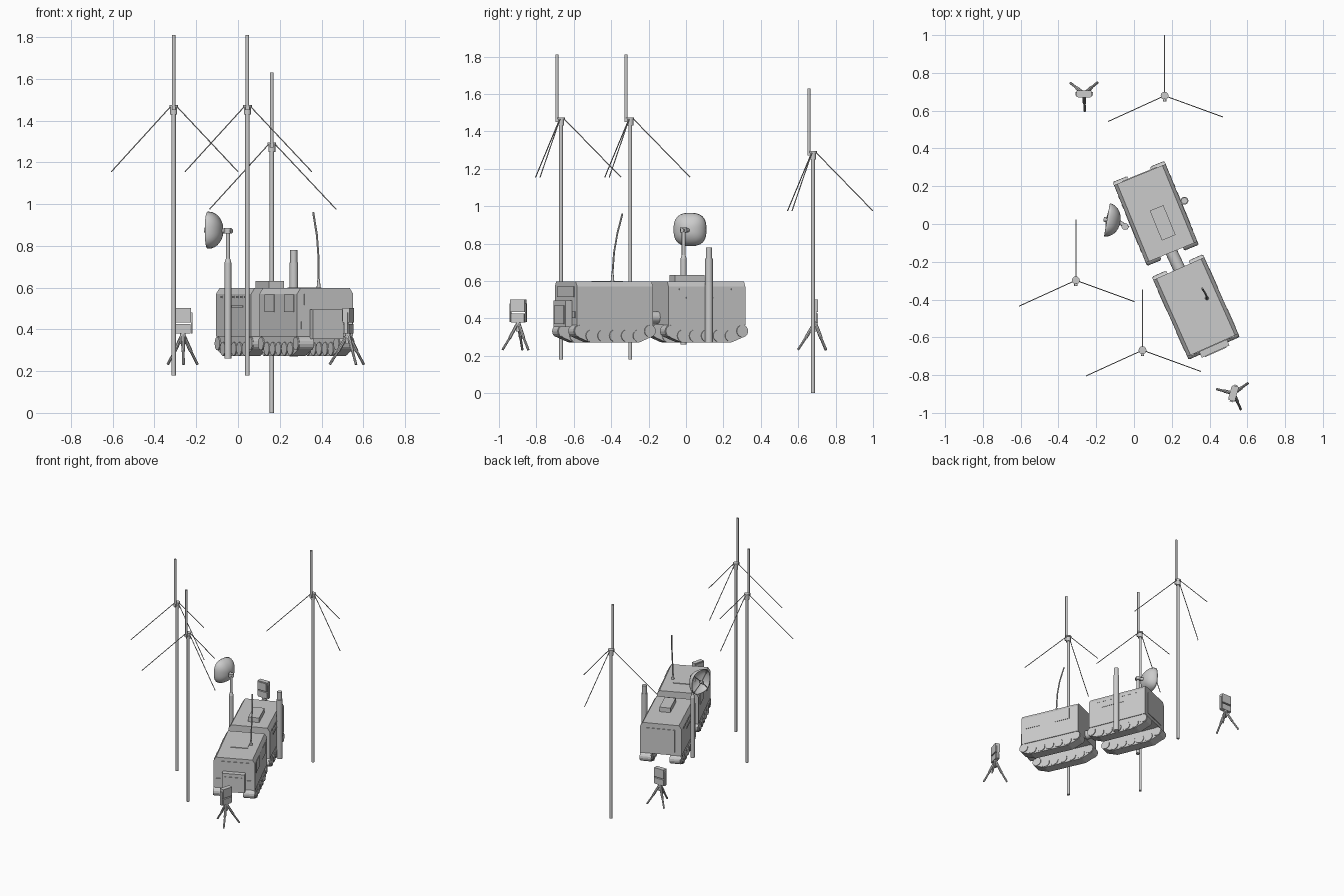
import bpy, bmesh, math
from mathutils import Matrix, Vector

if "Cube" in bpy.data.objects:
    bpy.data.objects.remove(bpy.data.objects["Cube"])

grey = bpy.data.materials.new("equipment grey")
grey.diffuse_color = (0.6, 0.6, 0.6, 1)
grey.use_nodes = True
grey.node_tree.nodes["Principled BSDF"].inputs["Base Color"].default_value = grey.diffuse_color


def finish(name, bm, matrix=Matrix(), smooth=False):
    bmesh.ops.transform(bm, matrix=matrix, verts=bm.verts)
    bmesh.ops.recalc_face_normals(bm, faces=bm.faces)
    mesh = bpy.data.meshes.new(name)
    bm.to_mesh(mesh)
    bm.free()
    mesh.materials.append(grey)
    ob = bpy.data.objects.new(name, mesh)
    bpy.context.collection.objects.link(ob)
    if smooth:
        bpy.context.view_layer.objects.active = ob
        ob.select_set(True)
        bpy.ops.object.shade_smooth_by_angle(angle=math.radians(40))
        ob.select_set(False)
    return ob


def box(name, centre, size, matrix=Matrix()):
    bm = bmesh.new()
    bmesh.ops.create_cube(bm, size=1)
    m = matrix @ Matrix.Translation(centre) @ Matrix.Diagonal((*size, 1))
    return finish(name, bm, m)


def rod(name, a, b, r, matrix=Matrix(), sides=12, r2=None):
    a, b = Vector(a), Vector(b)
    d = b - a
    bm = bmesh.new()
    bmesh.ops.create_cone(bm, cap_ends=True, segments=sides, radius1=r,
                          radius2=r if r2 is None else r2, depth=d.length)
    m = Matrix.Translation((a + b) / 2) @ d.to_track_quat('Z', 'Y').to_matrix().to_4x4()
    return finish(name, bm, matrix @ m, True)


def prism(name, outline, axis, lo, hi, matrix=Matrix()):
    """Extrude a 2D outline along x (outline = y,z) or y (outline = x,z)."""
    bm = bmesh.new()
    place = (lambda p, t: (t, p[0], p[1])) if axis == 'x' else (lambda p, t: (p[0], t, p[1]))
    ends = [[bm.verts.new(place(p, t)) for p in outline] for t in (lo, hi)]
    bm.faces.new(ends[0])
    bm.faces.new(ends[1])
    n = len(outline)
    for i in range(n):
        j = (i + 1) % n
        bm.faces.new((ends[0][i], ends[0][j], ends[1][j], ends[1][i]))
    return finish(name, bm, matrix)


def frame(x, y, degrees, z=0):
    return Matrix.Translation((x, y, z)) @ Matrix.Rotation(math.radians(degrees), 4, 'Z')


W, L = 0.147, 0.222  # cabin half width and half length


def cabin(name, m):
    # body with chamfered roof edges
    prism(name + "_body", [(-W, 0.365), (W, 0.365), (W, 0.57), (W - 0.018, 0.597),
                           (-W + 0.018, 0.597), (-W, 0.57)], 'y', -L, L, m)
    # tracks: belt wrapped around low road wheels and raised end wheels
    wheels = [(-0.205, 0.332)] + [(-0.138 + 0.069 * i, 0.307) for i in range(5)] + [(0.205, 0.332)]
    r = 0.032
    belt = []
    for cy, cz, a0, a1 in ((0.205, 0.332, 90, -50), (0.14, 0.307, -60, -90),
                           (-0.14, 0.307, -90, -120), (-0.205, 0.332, 230, 90)):
        for k in range(7):
            a = math.radians(a0 + (a1 - a0) * k / 6)
            belt.append((cy + 0.035 * math.cos(a), cz + 0.035 * math.sin(a)))
    for s, side in ((-1, "left"), (1, "right")):
        prism(f"{name}_{side}_track", belt, 'x', s * 0.106 - 0.036, s * 0.106 + 0.036, m)
        for i, (y, z) in enumerate(wheels):
            rod(f"{name}_{side}_wheel_{i}", (s * 0.065, y, z), (s * 0.148, y, z), r, m, 16)


front = frame(0.327, -0.439, 24)
rear = frame(0.115, 0.056, 22.3)
cabin("front_cabin", front)
cabin("rear_cabin", rear)

# front cabin details: windscreen, radiator box, side windows, roof hatch
box("windscreen", (0, -L, 0.543), (0.22, 0.008, 0.055), front)
box("radiator_box", (0, -L - 0.012, 0.425), (0.16, 0.05, 0.14), front)
box("radiator_grille", (0, -L - 0.038, 0.42), (0.125, 0.006, 0.10), front)
for s in (-1, 1):
    for y in (-0.13, 0.10):
        box("side_window", (s * W, y, 0.525), (0.006, 0.11, 0.085), front)
    box("headlight", (s * 0.11, -L, 0.42), (0.035, 0.012, 0.035), front)
box("front_roof_hatch", (0, 0.02, 0.598), (0.12, 0.13, 0.006), front)

# rear cabin details: roof box, back door, vent slits
box("roof_box", (0.015, -0.06, 0.613), (0.078, 0.17, 0.038), rear)
box("back_door", (0, L, 0.475), (0.2, 0.008, 0.17), rear)
for s in (-1, 1):
    box("side_slit", (s * W, -0.03, 0.51), (0.006, 0.18, 0.01), rear)
    for i in range(7):
        box("side_vent", (s * W, -0.15 + 0.05 * i, 0.555), (0.006, 0.02, 0.008), rear)

# articulated coupling between the cabins
rod("coupling", (0.185, -0.12, 0.405), (0.26, -0.28, 0.405), 0.032, sides=16)

# exhaust stack
rod("exhaust_lower", (0.267, 0.123, 0.27), (0.267, 0.123, 0.72), 0.021, sides=16)
rod("exhaust_upper", (0.267, 0.123, 0.72), (0.267, 0.123, 0.78), 0.017, sides=16)

# whip antenna
whip = [(0.386, -0.393, 0.64), (0.385, -0.385, 0.75), (0.378, -0.368, 0.85), (0.36, -0.34, 0.96)]
rod("whip_base", (0.386, -0.393, 0.595), (0.386, -0.393, 0.64), 0.010, r2=0.006)
for a, b in zip(whip, whip[1:]):
    rod("whip_antenna", a, b, 0.005, sides=8)

# dish mast and arm
mx, my = -0.048, -0.013
rod("dish_mast_lower", (mx, my, 0.26), (mx, my, 0.72), 0.016)
rod("dish_mast_taper", (mx, my, 0.72), (mx, my, 0.74), 0.016, r2=0.010)
rod("dish_mast_upper", (mx, my, 0.74), (mx, my, 0.88), 0.010)
rod("dish_pivot", (mx, my, 0.86), (mx, my, 0.885), 0.018)
rod("dish_arm", (mx + 0.018, my - 0.008, 0.871), (-0.085, 0.015, 0.871), 0.011)

# dish: rounded-square bowl opening along local -x
dish = frame(-0.143, 0.022, -10, 0.875)
bm = bmesh.new()
rings, n = [], 32
for k in range(1, 9):
    t = math.radians(90 * k / 8)
    ring = []
    for i in range(n):
        a = 2 * math.pi * i / n
        c, s = math.cos(a), math.sin(a)
        q = 0.089 * math.sin(t) / (abs(c) ** 2.7 + abs(s) ** 2.7) ** (1 / 2.7)
        ring.append(bm.verts.new((0.072 * math.cos(t), q * c, q * s)))
    rings.append(ring)
bm.faces.new(rings[0])
for p, q in zip(rings, rings[1:]):
    for i in range(n):
        j = (i + 1) % n
        bm.faces.new((p[i], p[j], q[j], q[i]))
bowl = finish("dish_bowl", bm, dish, True)
shell = bowl.modifiers.new("thickness", 'SOLIDIFY')
shell.thickness = 0.004
# feed horn held by struts
rod("dish_feed", (-0.018, 0, 0), (0.01, 0, 0), 0.012, dish)
for a in (45, 135, 225, 315):
    c, s = math.cos(math.radians(a)), math.sin(math.radians(a))
    rod("dish_strut", (-0.004, 0, 0), (0.004, 0.088 * c, 0.088 * s), 0.003, dish, 6)

# telescopic masts with three stay wires each
for x, y, z in ((-0.308, -0.298, 0.18), (0.045, -0.668, 0.18), (0.162, 0.679, 0.0)):
    m = Matrix.Translation((x, y, z))
    rod("mast_lower", (0, 0, 0), (0, 0, 1.29), 0.0105, m)
    rod("mast_upper", (0, -0.022, 1.27), (0, -0.022, 1.63), 0.0085, m)
    rod("mast_collar", (0, 0, 1.25), (0, 0, 1.29), 0.017, m)
    rod("mast_cap", (0, 0, 1.285), (0, 0, 1.295), 0.021, m)
    box("mast_clamp", (0, -0.013, 1.28), (0.018, 0.035, 0.02), m)
    for a in (90, 204.5, 340):
        c, s = math.cos(math.radians(a)), math.sin(math.radians(a))
        h = 0.32 if a == 90 else 0.328
        rod("stay_wire", (0.015 * c, 0.015 * s, 1.288), (h * c, h * s, 0.975), 0.0028, m, 6)

# tripod-mounted sensors
for x, y, turn in ((-0.264, 0.69, 0), (0.528, -0.897, -106)):
    m = frame(x, y, turn)
    box("sensor_head", (0, 0, 0.468), (0.08, 0.034, 0.068), m)
    box("sensor_screen", (0, -0.018, 0.468), (0.066, 0.006, 0.054), m)
    box("sensor_base", (0, 0, 0.402), (0.074, 0.03, 0.046), m)
    for s in (-1, 1):
        box("sensor_bracket", (s * 0.043, 0, 0.43), (0.007, 0.018, 0.10), m)
    rod("tripod_hub", (0, 0, 0.33), (0, 0, 0.385), 0.013, m)
    for a in (40, 142, 272):
        c, s = math.cos(math.radians(a)), math.sin(math.radians(a))
        rod("tripod_leg", (0.006 * c, 0.006 * s, 0.37), (0.05 * c, 0.05 * s, 0.295), 0.009, m, 8)
        rod("tripod_foot", (0.05 * c, 0.05 * s, 0.295), (0.092 * c, 0.092 * s, 0.232), 0.0065, m, 8)
